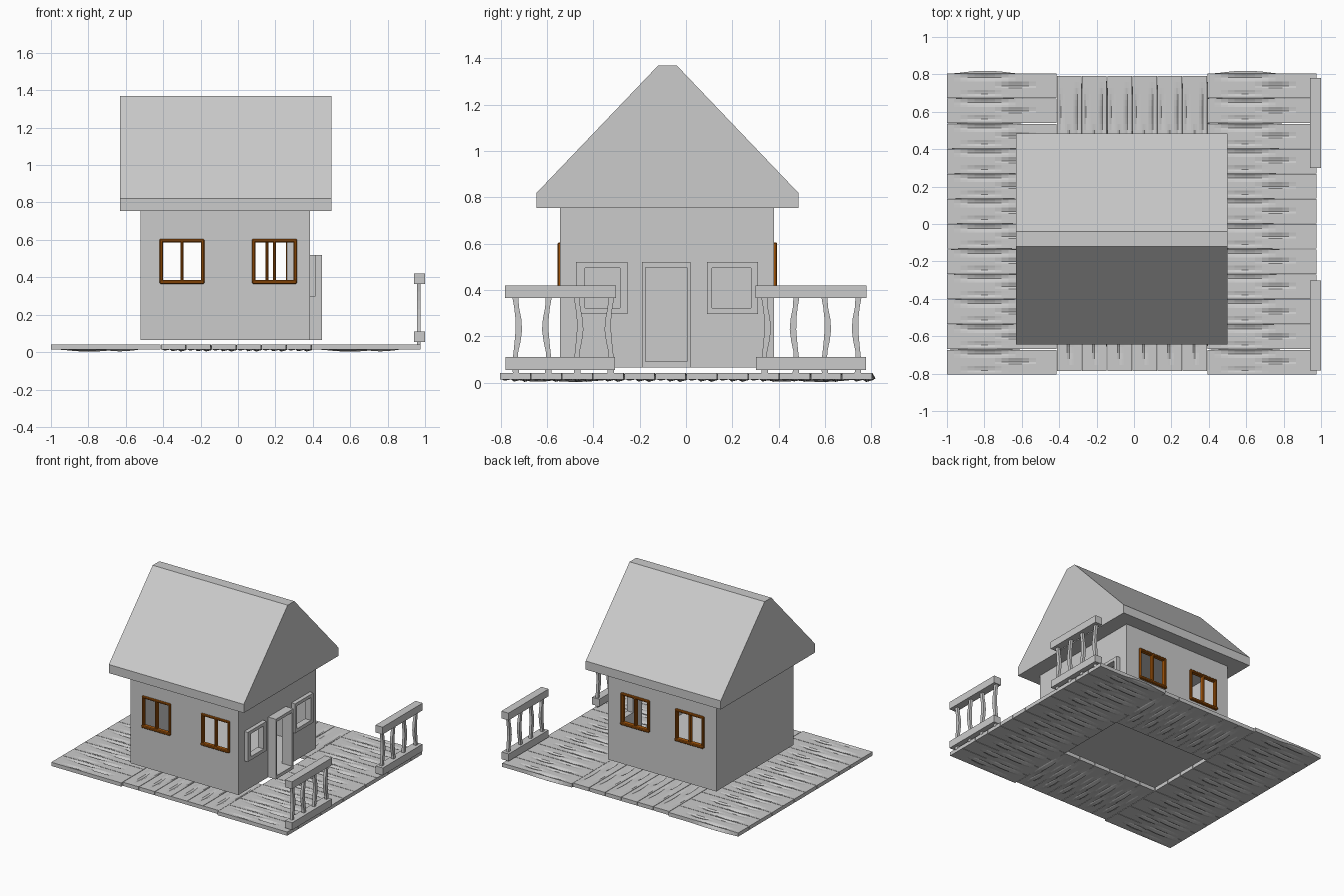
import bpy, bmesh, math

if "Cube" in bpy.data.objects:
    bpy.data.objects.remove(bpy.data.objects["Cube"])


def material(name, rgb):
    m = bpy.data.materials.new(name)
    m.diffuse_color = (*rgb, 1)
    m.use_nodes = True
    m.node_tree.nodes["Principled BSDF"].inputs["Base Color"].default_value = m.diffuse_color
    return m


GREY = material("light_grey", (0.6, 0.6, 0.6))
BROWN = material("window_brown", (0.36, 0.09, 0.003))


def mesh_object(name, bm, mat):
    bmesh.ops.recalc_face_normals(bm, faces=bm.faces)
    me = bpy.data.meshes.new(name)
    bm.to_mesh(me)
    bm.free()
    me.materials.append(mat)
    ob = bpy.data.objects.new(name, me)
    bpy.context.collection.objects.link(ob)
    return ob


def add_box(bm, x0, x1, y0, y1, z0, z1):
    vs = bmesh.ops.create_cube(bm, size=1)["verts"]
    for v in vs:
        v.co.x = x1 if v.co.x > 0 else x0
        v.co.y = y1 if v.co.y > 0 else y0
        v.co.z = z1 if v.co.z > 0 else z0


def boxes(name, mat, *dims, bevel=0):
    bm = bmesh.new()
    for d in dims:
        add_box(bm, *d)
    ob = mesh_object(name, bm, mat)
    if bevel:
        b = ob.modifiers.new("bevel", "BEVEL")
        b.width, b.segments = bevel, 1
    return ob


def cut(ob, *dims):
    """Subtract a box and throw the cutter away."""
    cutter = boxes("cutter", GREY, dims)
    cutter.hide_render = True
    m = ob.modifiers.new("cut", "BOOLEAN")
    m.operation, m.solver, m.object = "DIFFERENCE", "EXACT", cutter
    bpy.context.view_layer.objects.active = ob
    bpy.ops.object.modifier_apply(modifier=m.name)
    bpy.data.objects.remove(cutter)


# Hollow house body with floor
X0, X1, Y0, Y1, T = -0.52, 0.385, -0.545, 0.38, 0.02
house = boxes("house_walls", GREY, (X0, X1, Y0, Y1, 0.065, 0.76))
cut(house, X0 + T, X1 - T, Y0 + T, Y1 - T, 0.09, 0.74)

# Brown double windows on front and back
ZB, ZT, W = 0.365, 0.605, 0.12
for side, centres in (("front", (-0.30, 0.195)), ("back", (-0.30, 0.155))):
    for i, c in enumerate(centres):
        if side == "front":
            ya, yb, sa, sb = Y0 - 0.010, Y0 + 0.02, Y0 - 0.016, Y0 + 0.02
        else:
            ya, yb, sa, sb = Y1 - 0.02, Y1 + 0.014, Y1 - 0.02, Y1 + 0.02
        cut(house, c - W + 0.012, c + W - 0.012, sa - 0.05, sb + 0.05,
            ZB + 0.012, ZT - 0.012)
        boxes(f"{side}_window_{i + 1}", BROWN,
              (c - W, c - W + 0.018, ya, yb, ZB, ZT),
              (c + W - 0.018, c + W, ya, yb, ZB, ZT),
              (c - W, c + W, ya, yb, ZT - 0.018, ZT),
              (c - W, c + W, sa, sb, ZB, ZB + 0.02),
              (c - 0.008, c + 0.008, ya, yb, ZB, ZT), bevel=0.005)


# Open frames on the right wall: (y outer), (z outer), (y inner), (z inner), depth
def side_frame(name, yo, zo, yi, zi, depth):
    cut(house, X1 - 0.1, X1 + 0.1, *yi, *zi)
    a, b = X1 - T, X1 + depth
    parts = [(a, b, yo[0], yi[0], *zo), (a, b, yi[1], yo[1], *zo),
             (a, b, yi[0], yi[1], zi[1], zo[1]),
             (a, b, yi[0], yi[1], zo[0], zi[0])]
    boxes(name, GREY, *parts)


side_frame("side_window_1", (-0.475, -0.252), (0.297, 0.52),
           (-0.436, -0.285), (0.323, 0.496), 0.03)
side_frame("side_window_2", (0.09, 0.31), (0.297, 0.52),
           (0.112, 0.28), (0.323, 0.496), 0.03)
side_frame("door_frame", (-0.19, 0.02), (0.065, 0.52),
           (-0.175, 0.005), (0.09, 0.497), 0.065)

# Roof: extruded gable profile with a flat ridge
profile = [(-0.645, 0.755), (-0.645, 0.82), (-0.12, 1.37),
           (-0.04, 1.37), (0.485, 0.82), (0.485, 0.755)]
bm = bmesh.new()
face = bm.faces.new([bm.verts.new((-0.63, y, z)) for y, z in profile])
ext = bmesh.ops.extrude_face_region(bm, geom=[face])["geom"]
for e in ext:
    if isinstance(e, bmesh.types.BMVert):
        e.co.x = 0.5
if not face.is_valid or len(bm.faces) < 8:
    bm.faces.new([v for v in bm.verts if v.co.x < 0])
mesh_object("roof", bm, GREY)


# Deck planks: thin grids with dented wood grain, thickened downwards
def dent(u, v, u0, u1, v0, half):
    """Tapered groove between u0 and u1 along the plank, centred on v0."""
    if not u0 < u < u1 or abs(v - v0) > half:
        return 0
    return math.sin(math.pi * (u - u0) / (u1 - u0)) * (1 - abs(v - v0) / half)


def plank(name, x, y, length, angle, width=0.131):
    bm = bmesh.new()
    nu, nv = 16, 12
    rows = []
    for i in range(nu + 1):
        row = []
        for j in range(nv + 1):
            u, v = i / nu * length, (j / nv - 0.5) * width
            d = (dent(u, v, 0.05, 0.36, 0.046, 0.018)
                 + dent(u, v, 0.27, 0.47, 0.003, 0.014)
                 + 0.6 * dent(u, v, 0.08, 0.30, -0.04, 0.014))
            row.append(bm.verts.new((x + u * math.cos(angle) - v * math.sin(angle),
                                     y + u * math.sin(angle) + v * math.cos(angle),
                                     0.042 - 0.013 * d)))
        rows.append(row)
    for i in range(nu):
        for j in range(nv):
            bm.faces.new((rows[i][j], rows[i + 1][j],
                          rows[i + 1][j + 1], rows[i][j + 1]))
    for f in bm.faces:
        f.normal_update()
    ob = mesh_object(name, bm, GREY)
    if ob.data.polygons[0].normal.z < 0:
        ob.data.flip_normals()
    s = ob.modifiers.new("thickness", "SOLIDIFY")
    s.thickness, s.offset = 0.028, -1


for k in range(12):
    yc = 0.739 - k * 0.1343
    plank(f"deck_left_{k + 1}", -1.0, yc, 0.585, 0)
    plank(f"deck_right_{k + 1}", 0.393, yc, 0.582, 0)
for k in range(6):
    xc = -0.346 + k * 0.1343
    plank(f"deck_back_{k + 1}", xc, 0.79, 0.51, -math.pi / 2)
    plank(f"deck_front_{k + 1}", xc, -0.272, 0.515, -math.pi / 2)


# Railings with crooked balusters at the right edge
def baluster(name, y, sway):
    bm = bmesh.new()
    prev = None
    for k in range(8):
        z = 0.036 + k * 0.048
        c = y + sway * math.sin(k * 1.0 + 0.5)
        h = 0.010 + 0.004 * abs(math.cos(k * 0.8))
        ring = [bm.verts.new((0.967 + sx * 0.010, c + sy * h, z))
                for sx, sy in ((-1, -1), (1, -1), (1, 1), (-1, 1))]
        if prev:
            for a in range(4):
                b = (a + 1) % 4
                bm.faces.new((prev[a], prev[b], ring[b], ring[a]))
        else:
            bm.faces.new(ring)
        prev = ring
    bm.faces.new(prev)
    mesh_object(name, bm, GREY)


for label, ya, yb, spots in (("front", -0.783, -0.303, (-0.73, -0.60, -0.465, -0.33)),
                             ("back", 0.30, 0.78, (0.345, 0.47, 0.605, 0.738))):
    boxes(f"{label}_top_rail", GREY, (0.94, 1.0, ya, yb, 0.365, 0.42))
    boxes(f"{label}_bottom_rail", GREY, (0.94, 1.0, ya + 0.003, yb - 0.003, 0.055, 0.11))
    for i, y in enumerate(spots):
        baluster(f"{label}_baluster_{i + 1}", y, 0.008 if i % 2 else -0.008)
